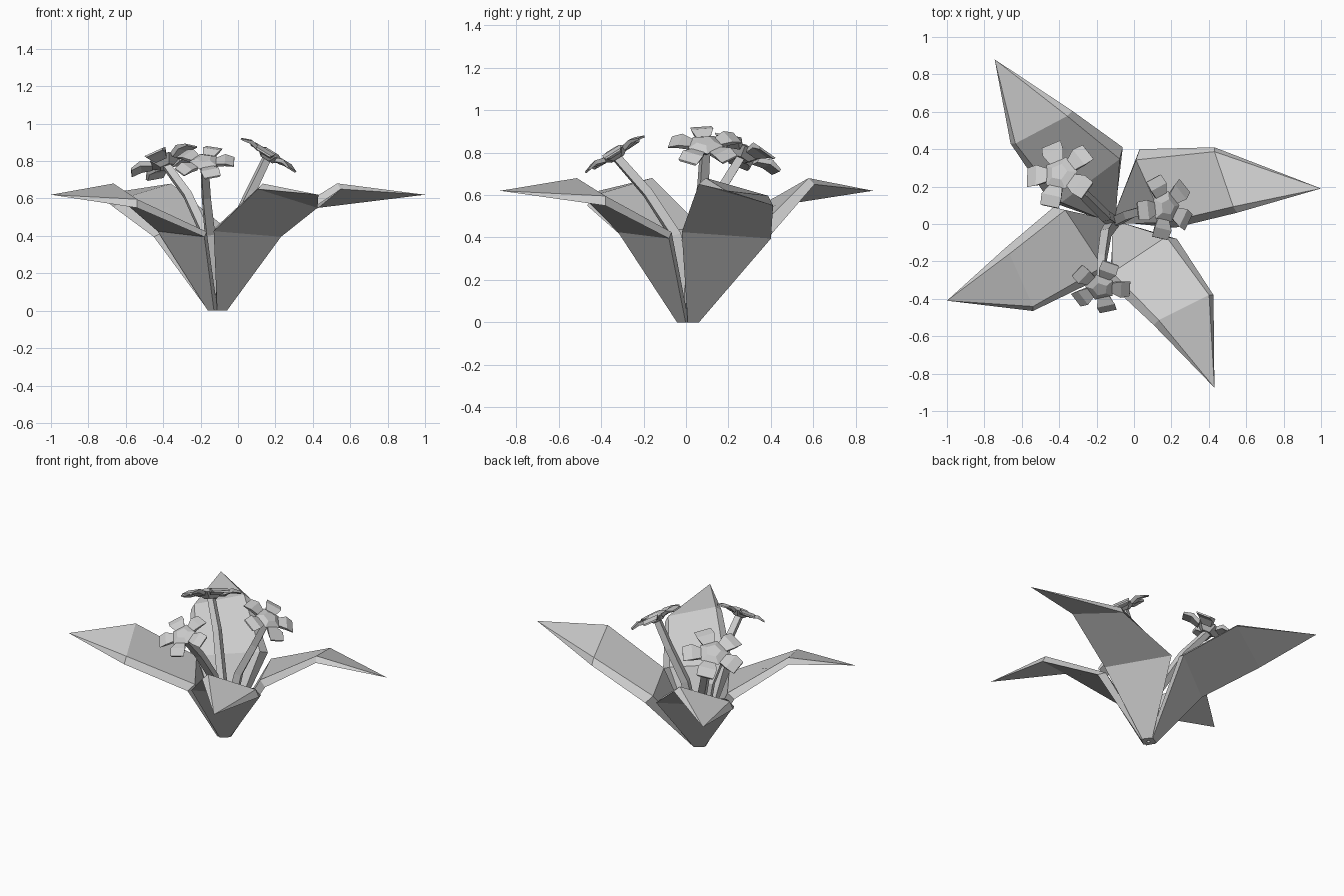
import bpy, bmesh, math
from mathutils import Vector

if "Cube" in bpy.data.objects:
    bpy.data.objects.remove(bpy.data.objects["Cube"])

BASE = Vector((-0.11, 0.01, 0.0))
UP = Vector((0, 0, 1))


def make_object(name, bm):
    bmesh.ops.recalc_face_normals(bm, faces=bm.faces[:])
    me = bpy.data.meshes.new(name)
    bm.to_mesh(me)
    bm.free()
    ob = bpy.data.objects.new(name, me)
    bpy.context.collection.objects.link(ob)
    return ob


def bridge(bm, rings):
    """Wall between successive vertex rings."""
    for a, b in zip(rings, rings[1:]):
        for i in range(len(a)):
            j = (i + 1) % len(a)
            bm.faces.new((a[i], a[j], b[j], b[i]))


def loft(bm, rings):
    """Closed solid through successive vertex rings."""
    bridge(bm, rings)
    bm.faces.new(rings[0])
    bm.faces.new(rings[-1])


def leaf(name, tip, l1, r1, l2, r2):
    """Twisted leaf: outer skin lofted over base, two rows and a tip; narrower inner skin."""
    tip = Vector((*tip, 0.62))
    l1, r1 = Vector((*l1, 0.395)), Vector((*r1, 0.425))
    l2, r2 = Vector((*l2, 0.55)), Vector((*r2, 0.65))
    out = (l1 + r1) / 2 - BASE
    out.z = 0
    out.normalize()
    side = UP.cross(out)
    l0, r0 = BASE + out * 0.04 + side * 0.033, BASE + out * 0.04 - side * 0.033
    n1 = (r1 - BASE).cross(l1 - BASE).normalized()
    n2 = (r2 - l1).cross(l2 - r1).normalized() - (r2 - tip).cross(l2 - tip).normalized()
    n2.normalize()
    if n2.z < 0:
        n2.negate()
    rows = [(l0, r0, -out * 0.03, 0.2), (l1, r1, n1 * 0.05, 0.1), (l2, r2, n2 * 0.04, 0.08)]
    bm = bmesh.new()
    rings = []
    for l, r, off, shrink in rows:
        d = (r - l) * shrink
        rings.append([bm.verts.new(p) for p in (l, r, r + off - d, l + off + d)])
    bridge(bm, rings)
    t = bm.verts.new(tip)
    for i in range(4):
        bm.faces.new((rings[-1][i], rings[-1][(i + 1) % 4], t))
    bm.faces.new(rings[0])
    make_object(name, bm)


def flower(name, center, normal, size, spin):
    """Five thick flaring petals around a low pentagonal heart."""
    bm = bmesh.new()
    # petals: (radius, half width, height, thickness) profile
    profile = [(0.07, 0.036, 0.0, 0.024), (0.125, 0.056, 0.012, 0.022), (0.178, 0.052, -0.008, 0.01)]
    for k in range(5):
        a = spin + k * math.tau / 5
        u, v = Vector((math.cos(a), math.sin(a), 0)), Vector((-math.sin(a), math.cos(a), 0))
        loft(bm, [[bm.verts.new(u * r + v * s * w + UP * z)
                   for s, z in ((-1, h), (1, h), (0.85, h - th), (-0.85, h - th))]
                  for r, w, h, th in profile])
    # heart
    loft(bm, [[bm.verts.new((r * math.cos(spin + (k + .5) * math.tau / 5),
                             r * math.sin(spin + (k + .5) * math.tau / 5), h)) for k in range(5)]
              for r, h in ((0.04, -0.04), (0.092, -0.002), (0.045, 0.02))])
    ob = make_object(name, bm)
    ob.location = center
    ob.rotation_mode = 'QUATERNION'
    ob.rotation_quaternion = UP.rotation_difference(Vector(normal).normalized())
    ob.scale = (size,) * 3


def stem(name, points):
    """Four-sided tapering stem along a short path."""
    bm = bmesh.new()
    rings = []
    for i, p in enumerate(points):
        d = (points[min(i + 1, len(points) - 1)] - points[max(i - 1, 0)]).normalized()
        u = d.cross(Vector((0.5, 0.85, 0.1))).normalized()
        v = d.cross(u)
        r = 0.036 - 0.003 * i
        rings.append([bm.verts.new(p + u * a * r + v * b * r)
                      for a, b in ((1, 0), (0, 1), (-1, 0), (0, -1))])
    loft(bm, rings)
    make_object(name, bm)


# leaves: tip, then left/right points of the wide row and of the bend row (seen from above)
leaf("leaf_right", (1.0, 0.19), (0.03, 0.40), (0.22, -0.02), (0.43, 0.41), (0.55, 0.06))
leaf("leaf_back", (-0.745, 0.88), (-0.45, 0.12), (-0.06, 0.41), (-0.66, 0.43), (-0.33, 0.605))
leaf("leaf_left", (-1.0, -0.41), (-0.18, -0.29), (-0.43, 0.09), (-0.54, -0.465), (-0.69, -0.13))
leaf("leaf_front", (0.43, -0.875), (0.23, -0.08), (-0.13, -0.32), (0.425, -0.38), (0.105, -0.54))

# flowers with their stems: centre, facing, size, spin, two stem path points
blooms = [("left", (-0.395, 0.27, 0.805), (-0.31, 0.36, 0.85), 1.06, 0.67,
           (-0.15, 0.04, 0.36), (-0.27, 0.16, 0.62)),
          ("front", (-0.18, -0.34, 0.80), (-0.05, -0.52, 0.85), 0.89, 1.2,
           (-0.15, -0.05, 0.41), (-0.17, -0.18, 0.61)),
          ("right", (0.17, 0.09, 0.84), (0.52, 0.0, 0.85), 0.95, 0.75,
           (-0.03, 0.05, 0.43), (0.07, 0.08, 0.64))]
for label, c, n, size, spin, m1, m2 in blooms:
    flower("flower_" + label, c, n, size, spin)
    low = BASE + (Vector(m1) - BASE) * 0.1
    top = Vector(c) - Vector(n).normalized() * 0.03
    stem("stem_" + label, [low, Vector(m1), Vector(m2), top])
